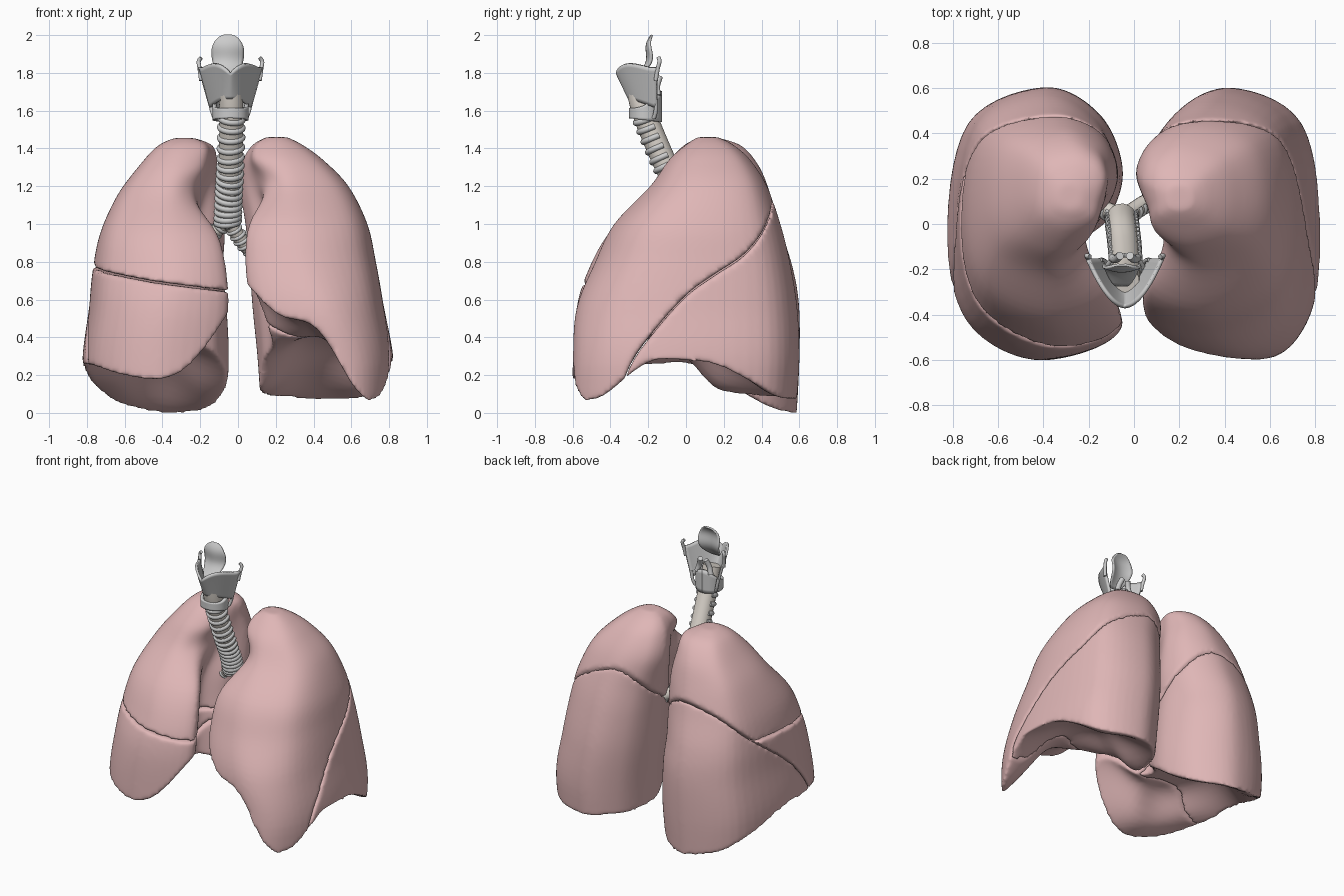
import bpy
import bmesh
from math import sin, cos, pi, radians, exp, sqrt
from mathutils import Vector

if "Cube" in bpy.data.objects:
    bpy.data.objects.remove(bpy.data.objects["Cube"])


def material(name, color):
    m = bpy.data.materials.new(name)
    m.diffuse_color = (*color, 1)
    m.use_nodes = True
    m.node_tree.nodes["Principled BSDF"].inputs["Base Color"].default_value = m.diffuse_color
    return m


PINK = material("lung_tissue", (0.74, 0.47, 0.47))
BEIGE = material("membrane", (0.74, 0.69, 0.63))


def spline(pts, n, closed=False):
    """Smooth curve through points of any dimension."""
    p = [Vector(q) for q in pts]
    k, out = len(p), []
    for i in range(k if closed else k - 1):
        ids = [(i + j) % k if closed else min(max(i + j, 0), k - 1) for j in (-1, 0, 1, 2)]
        a, b, c, d = (p[j] for j in ids)
        for s in range(n):
            t = s / n
            out.append(0.5 * (2 * b + (c - a) * t + (2 * a - 5 * b + 4 * c - d) * t**2
                              + (3 * b - a - 3 * c + d) * t**3))
    return out if closed else out + [p[-1]]


def add_object(name, verts, faces, mat=None):
    me = bpy.data.meshes.new(name)
    me.from_pydata(verts, [], faces)
    me.shade_smooth()
    if mat:
        me.materials.append(mat)
    ob = bpy.data.objects.new(name, me)
    bpy.context.collection.objects.link(ob)
    return ob


def loft(name, rings):
    """Closed solid through equal closed rings, normals outward."""
    n, m = len(rings[0]), len(rings)
    faces = [(r * n + i, r * n + (i + 1) % n, (r + 1) * n + (i + 1) % n, (r + 1) * n + i)
             for r in range(m - 1) for i in range(n)]
    faces += [tuple(reversed(range(n))), tuple(range((m - 1) * n, m * n))]
    ob = add_object(name, [v for r in rings for v in r], faces)
    bm = bmesh.new()
    bm.from_mesh(ob.data)
    bmesh.ops.triangulate(bm, faces=bm.faces)
    if bm.calc_volume(signed=True) < 0:
        bmesh.ops.reverse_faces(bm, faces=bm.faces)
    bm.to_mesh(ob.data)
    bm.free()
    ob.hide_render = True
    return ob


def sheet(name, f, nu, nv, thick, mat=None):
    """Thickened surface f(u, v), u in -1..1 and v in 0..1."""
    verts = [f(2 * i / nu - 1, j / nv) for j in range(nv + 1) for i in range(nu + 1)]
    w = nu + 1
    faces = [(j * w + i, j * w + i + 1, (j + 1) * w + i + 1, (j + 1) * w + i)
             for j in range(nv) for i in range(nu)]
    ob = add_object(name, verts, faces, mat)
    mod = ob.modifiers.new("thickness", 'SOLIDIFY')
    mod.thickness, mod.offset = thick, 0


def tubes(name, paths, radius, mat=None, res=4):
    cu = bpy.data.curves.new(name, 'CURVE')
    cu.dimensions, cu.bevel_depth, cu.bevel_resolution, cu.use_fill_caps = '3D', radius, res, True
    for path in paths:
        sp = cu.splines.new('POLY')
        sp.points.add(len(path) - 1)
        for pt, co in zip(sp.points, path):
            pt.co = (*co, 1)
        sp.use_smooth = True
    if mat:
        cu.materials.append(mat)
    bpy.context.collection.objects.link(bpy.data.objects.new(name, cu))


# ---- lungs: horizontal slices, base height points and fissures ----
def body(name, slices, side):
    rings = []
    for z, yf, yb, xo, xf, xif, xim, xib in spline(slices, 6):
        ln, ym, w = yb - yf, (yb + yf) / 2, xo - xib
        xc = xib + .45 * w
        pts = [(xc, yb), (xc + (xo - xc) * .78, ym + (yb - ym) * .74), (xo, ym - .03 * ln),
               (xf + (xo - xf) * .78, ym + (yf - ym) * .72), (xf, yf),
               (xif, yf + .11 * ln), (xim, yf + .38 * ln), (xib + .3 * (xim - xib), yf + .52 * ln),
               (xib, yf + .7 * ln), (xib + .13 * w, yb - .1 * ln)]
        rings.append([(side * x, y, z) for x, y in spline(pts, 7, True)])
    return loft(name, rings)


def base_cutter(name, pts, side):
    """Everything under the dome-shaped diaphragm surface."""
    vals = [p[2] for p in pts]

    def height(x, y):
        w = [exp(-((x - a)**2 + (y - b)**2) / .03) + 1e-9 for a, b, _ in pts]
        return sum(k * v for k, v in zip(w, vals)) / sum(w)
    for _ in range(8):  # pull the smooth surface onto the points
        err = [z - height(x, y) for x, y, z in pts]
        vals = [v + e for v, e in zip(vals, err)]
    rings = []
    for j in range(45):
        y = -.8 + 1.6 * j / 44
        xs = [-.1 + 1.1 * i / 32 for i in range(33)]
        rings.append([(side * x, y, max(height(x, y), -.05)) for x in xs]
                     + [(side, y, -.5), (-.1 * side, y, -.5)])
    return loft(name, rings)


def fissure_cutter(name, pts, side, up, inner, outer):
    """Everything above (up=1) or below (up=-1) a fissure profile in y, z, sloped across x."""
    line = [(-1.5, pts[0][1])] + [tuple(p) for p in spline(pts, 4)] + [(1.5, pts[-1][1] + .05)]
    line = [(y, z - .004 * up) for y, z in line] + [(1.6, 3 * up), (-1.6, 3 * up)]
    return loft(name, [[(side * x, y, z + (x - .45) * tilt) for y, z in line]
                       for x, tilt in ((-.3, inner), (.45, 0), (1.2, outer))])


def carve(name, solid, cutters):
    ob = bpy.data.objects.new(name, solid.data.copy())
    bpy.context.collection.objects.link(ob)
    for solver in ('MANIFOLD', 'EXACT'):
        ob.modifiers.clear()
        for c in cutters:
            mod = ob.modifiers.new("cut", 'BOOLEAN')
            mod.operation, mod.solver, mod.object = 'DIFFERENCE', solver, c
        mod = ob.modifiers.new("even_mesh", 'REMESH')
        mod.mode, mod.voxel_size = 'VOXEL', .013
        mod = ob.modifiers.new("soften", 'SMOOTH')
        mod.factor, mod.iterations = .5, 8
        dg = bpy.context.evaluated_depsgraph_get()
        me = bpy.data.meshes.new_from_object(ob.evaluated_get(dg))
        if len(me.vertices) > 1000:
            break
    ob.modifiers.clear()
    ob.data = me
    me.materials.clear()
    me.materials.append(PINK)
    me.shade_smooth()


left_slices = [(-.1, -.6, .57, .8, .54, .12, .18, .13), (.25, -.6, .6, .825, .54, .1, .18, .11),
               (.55, -.58, .59, .775, .44, .07, .18, .08), (.8, -.48, .55, .73, .35, .04, .18, .06),
               (1.0, -.38, .5, .685, .32, .06, .18, .04), (1.2, -.19, .43, .585, .3, .17, .1, .01),
               (1.34, -.09, .34, .45, .25, .1, .06, .03), (1.42, 0, .25, .34, .22, .11, .09, .08),
               (1.46, .06, .17, .26, .2, .16, .15, .15)]
right_slices = [(-.1, -.6, .58, .8, .43, .09, .23, .08), (.25, -.6, .6, .825, .42, .07, .25, .05),
                (.55, -.58, .6, .79, .38, .05, .26, .06), (.75, -.52, .57, .77, .34, .06, .26, .08),
                (.95, -.41, .51, .73, .36, .11, .25, .07), (1.15, -.22, .45, .64, .38, .25, .19, .08),
                (1.3, -.12, .39, .53, .34, .2, .14, .11), (1.41, -.02, .3, .43, .3, .18, .15, .13),
                (1.455, .06, .18, .34, .28, .24, .23, .23)]
left_base = [(.7, -.5, .08), (.6, -.57, .14), (.76, -.38, .13), (.5, -.5, .34), (.44, -.56, .43),
             (.28, -.55, .49), (.1, -.5, .6), (.05, -.35, .68), (.8, -.25, .24), (.82, .05, .27),
             (.78, .3, .19), (.65, .5, .08), (.4, .6, .06), (.15, .5, .06), (.11, .25, .1),
             (.12, -.1, .34), (.3, -.2, .39), (.45, -.1, .42), (.45, .15, .36), (.4, .38, .2),
             (.62, -.2, .33), (.65, .1, .34)]
right_base = [(.75, -.35, .25), (.6, -.53, .2), (.4, -.6, .18), (.25, -.55, .27), (.12, -.5, .42),
              (.06, -.43, .54), (.82, -.1, .26), (.82, .1, .24), (.75, .35, .15), (.6, .53, .04),
              (.4, .6, -.01), (.2, .5, .01), (.1, .3, .11), (.06, .1, .25), (.1, -.15, .36),
              (.45, -.2, .4), (.45, .1, .38), (.4, .35, .2), (.25, 0, .36), (.65, 0, .36)]
left_oblique = [(-.42, -.1), (-.3, .24), (-.17, .43), (0, .62), (.15, .73), (.3, .83),
                (.4, .95), (.47, 1.1), (.58, 1.22)]
right_oblique = [(-.42, -.1), (-.3, .24), (-.15, .45), (0, .59), (.2, .74), (.36, .88),
                 (.47, 1.04), (.58, 1.2)]
horizontal = [(-.7, .69), (-.3, .7), (.2, .73), (.5, .74)]

for side, word, slices, base_pts, oblique, lift in (
        (1, "left", left_slices, left_base, left_oblique, -.35),
        (-1, "right", right_slices, right_base, right_oblique, -.12)):
    lung = body(word + "_body", slices, side)
    base = base_cutter(word + "_base", base_pts, side)
    above, below = (fissure_cutter(word + "_fissure", oblique, side, u, lift, 0) for u in (1, -1))
    carve(word + "_lower_lobe", lung, [base, above])
    if side == 1:
        carve("left_upper_lobe", lung, [below, base])
    else:
        over, under = (fissure_cutter("middle_fissure", horizontal, -1, u, .13, .18) for u in (1, -1))
        carve("right_upper_lobe", lung, [base, below, under])
        carve("right_middle_lobe", lung, [base, below, over])
for ob in [o for o in bpy.data.objects if o.hide_render]:
    bpy.data.objects.remove(ob)


# ---- windpipe and bronchi with open-backed cartilage rings ----
def c_rings(path, radius, step, start=0):
    out = []
    for i in range(start + 1, len(path) - 1, step):
        t = (path[i + 1] - path[i - 1]).normalized()
        t = (t + Vector((.12 * sin(i * 2.3), 0, 0))).normalized()
        f = Vector((0, -1, 0))
        f = (f - t * f.dot(t)).normalized()
        s = t.cross(f)
        out.append([path[i] + radius * (f * cos(a) + s * sin(a))
                    for a in (radians(-115 + 230 * k / 20) for k in range(21))])
    return out


windpipe = spline([(-.04, -.25, 1.7), (-.035, -.215, 1.57), (-.04, -.11, 1.32),
                   (-.05, -.02, 1.14), (-.055, .03, 1.0)], 15)
tubes("windpipe", [windpipe], .064, BEIGE, 6)
tubes("windpipe_rings", c_rings(windpipe, .06, 3, 15), .016)
bronchi = [spline(p, 10) for p in (
    [(-.055, .02, 1.03), (-.12, .06, .96), (-.24, .09, .88)],
    [(-.055, .02, 1.03), (.0, .06, .94), (.07, .1, .86), (.2, .13, .8)])]
tubes("bronchi", bronchi, .038, BEIGE)
tubes("bronchi_rings", [r for b in bronchi for r in c_rings(b, .036, 3, 3)], .01)
tubes("branch_bronchi", [spline(p, 6) for p in (
    [(-.12, .06, .97), (-.18, .06, .99), (-.26, .05, 1.03)],
    [(-.16, .07, .93), (-.2, .04, .87), (-.28, -.02, .8)],
    [(.09, .1, .87), (.15, .08, .9), (.24, .05, .95)])], .022)

# ---- larynx ----
CX = -.04


def thyroid(u, v):
    a = abs(u)
    zt = 1.80 + .035 * sin(pi * min(a * 1.1, 1)) + .03 * a
    zb = 1.665 - .05 * a**2
    yf = -.30 - .065 * v
    return (CX + u * (.105 + .06 * v), yf + (-.155 - yf) * a**1.8, zb + (zt - zb) * v)


def cricoid(u, v):
    a = pi * u
    back = (1 - cos(a)) / 2
    return (CX + .085 * sin(a), -.215 - .078 * cos(a), 1.56 - .02 * back + (.055 + .11 * back**2) * v)


def epiglottis(u, v):
    v = sin(pi / 2 * v)
    w = .084 * sqrt(max(1 - ((v - .62) / (.39 if v > .62 else .66))**2, 0))
    y = -.26 + .09 * v + .018 * sin(2 * pi * v - .6)
    return (CX - .014 + u * w, y + .025 * u * u * sin(pi * v), 1.77 + .23 * v)


sheet("thyroid_cartilage", thyroid, 32, 10, .016)
sheet("cricoid_cartilage", cricoid, 40, 6, .02)
sheet("epiglottis", epiglottis, 12, 24, .012)
tubes("thyroid_horns", [spline([(CX + s * x, y, z) for x, y, z in p], 6) for s in (-1, 1) for p in (
    [(.155, -.16, 1.76), (.163, -.15, 1.82), (.168, -.14, 1.86), (.155, -.145, 1.88)],
    [(.11, -.16, 1.66), (.098, -.16, 1.6), (.083, -.17, 1.56)])], .011)
tubes("arytenoids", [spline([(CX + s * .055, -.15, 1.68), (CX + s * .04, -.155, 1.73),
                             (CX + s * .022, -.14, 1.78)], 5) for s in (-1, 1)], .018)
